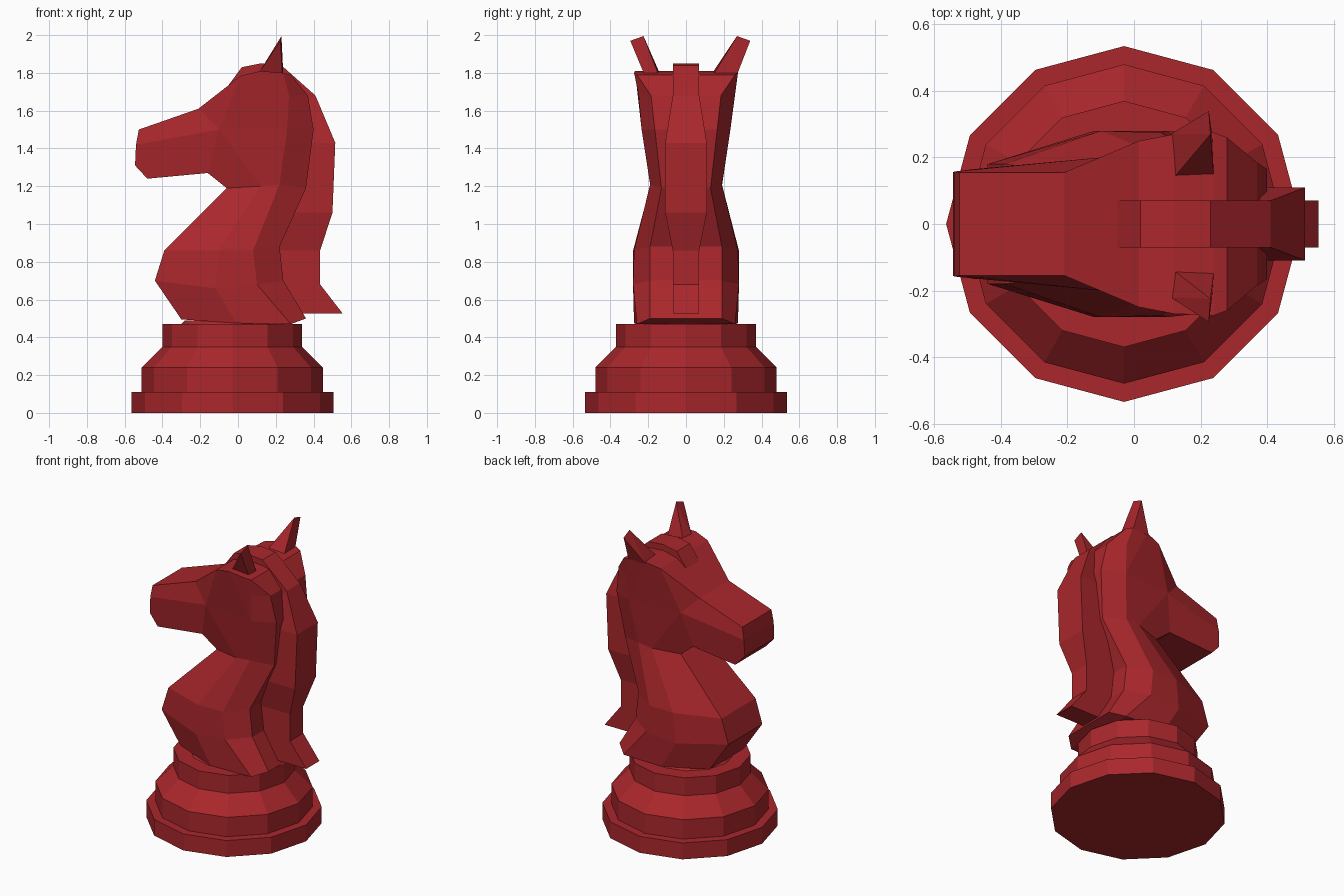
import bpy, bmesh
from math import cos, sin, pi

if "Cube" in bpy.data.objects:
    bpy.data.objects.remove(bpy.data.objects["Cube"])

red = bpy.data.materials.new("red")
red.diffuse_color = (0.40, 0.02, 0.025, 1)
red.use_nodes = True
red.node_tree.nodes["Principled BSDF"].inputs["Base Color"].default_value = red.diffuse_color


def finish(name, bm):
    bmesh.ops.recalc_face_normals(bm, faces=bm.faces)
    mesh = bpy.data.meshes.new(name)
    bm.to_mesh(mesh)
    bm.free()
    mesh.materials.append(red)
    obj = bpy.data.objects.new(name, mesh)
    bpy.context.collection.objects.link(obj)
    return obj


def loft(name, rings):
    """Skin closed rings of equal length and cap both ends."""
    bm = bmesh.new()
    rows = [[bm.verts.new(p) for p in ring] for ring in rings]
    for a, b in zip(rows, rows[1:]):
        for i in range(len(a)):
            j = (i + 1) % len(a)
            bm.faces.new((a[i], a[j], b[j], b[i]))
    bm.faces.new(rows[0])
    bm.faces.new(rows[-1])
    return finish(name, bm)


# Stepped twelve-sided base
steps = [(0.535, 0), (0.535, 0.11), (0.48, 0.11), (0.48, 0.24),
         (0.37, 0.35), (0.37, 0.47), (0.27, 0.47), (0.25, 0.49)]
loft("base", [[(-0.03 + r * cos(k * pi / 6), r * sin(k * pi / 6), z)
               for k in range(12)] for r, z in steps])

# Neck and head: one half as named (x, half width, z) points, four edge lines
# run up the neck: front f, cheek m, rear side n, back b
P = {
    "f0": (-.30, .18, .495), "m0": (-.01, .275, .475), "n0": (.28, .26, .47), "b0": (.36, .19, .50),
    "f1": (-.44, .18, .70), "m1": (-.12, .28, .66), "n1": (.10, .28, .68), "b1": (.24, .19, .70),
    "f2": (-.39, .18, .86), "m2": (-.10, .28, .86), "n2": (.08, .275, .86), "b2": (.22, .19, .88),
    "f3": (-.06, .14, 1.19), "m3": (.12, .19, 1.20), "n3": (.22, .19, 1.21), "b3": (.36, .13, 1.19),
    "m4": (-.10, .20, 1.50), "n4": (.26, .235, 1.50), "b4": (.40, .165, 1.50),
    "n5": (.27, .25, 1.68), "b5": (.37, .185, 1.68),
    "jaw": (-.16, .15, 1.27), "chin": (-.48, .165, 1.24), "lip": (-.545, .155, 1.31),
    "nose": (-.54, .158, 1.42), "nose_top": (-.525, .155, 1.50), "bridge": (-.21, .155, 1.61),
    "brow": (.015, .25, 1.785), "crown": (.12, .27, 1.81), "poll": (.24, .275, 1.80),
    "nape": (.28, .26, 1.79),
}
faces = [[f"{a}{i}", f"{b}{i}", f"{b}{i + 1}", f"{a}{i + 1}"]
         for i in range(3) for a, b in ("fm", "mn", "nb")]
faces += [s.split() for s in (
    "m3 n3 n4 m4", "n3 b3 b4 n4", "n4 b4 b5 n5", "n5 b5 nape poll",
    "f3 m3 m4 jaw", "jaw m4 nose lip chin", "nose m4 bridge nose_top",
    "bridge m4 brow", "m4 n4 crown brow", "n4 n5 poll crown")]
bm = bmesh.new()
left = {k: bm.verts.new(p) for k, p in P.items()}
right = {k: bm.verts.new((x, -y, z)) for k, (x, y, z) in P.items()}
other = {left[k]: right[k] for k in P}
for f in faces:
    bm.faces.new([left[k] for k in f])
rim = [e for e in bm.edges if e.is_boundary]
for f in faces:
    bm.faces.new([right[k] for k in reversed(f)])
for e in rim:                      # join the two sides across the middle
    a, b = e.verts
    bm.faces.new((a, b, other[b], other[a]))
finish("horse_head", bm)

# Mane: outer x, z, half width, then inner x, z buried in the neck
mane = [(-.05, 1.735, .07, .0, 1.70), (.02, 1.83, .07, .03, 1.70),
        (.12, 1.85, .07, .12, 1.70), (.23, 1.84, .07, .20, 1.68),
        (.41, 1.68, .07, .28, 1.58), (.515, 1.43, .11, .30, 1.43),
        (.50, 1.06, .11, .20, 1.06), (.435, .86, .07, .15, .86),
        (.435, .68, .07, .17, .68), (.555, .525, .07, .30, .525)]
loft("mane", [[(x, -w, z), (x, w, z), (u, w, v), (u, -w, v)]
              for x, z, w, u, v in mane])

# Ears: wedges, the two differ slightly in width
for name, s, base, tip in (("ear_left", 1, .27, .34), ("ear_right", -1, .22, .295)):
    bm = bmesh.new()
    for x, y, z in ((.12, .14, 1.80), (.24, .145, 1.79), (.235, base, 1.79),
                    (.11, base, 1.80), (.225, tip, 1.97), (.23, tip - .07, 1.995)):
        bm.verts.new((x, s * y, z))
    bmesh.ops.convex_hull(bm, input=bm.verts)
    finish(name, bm)
